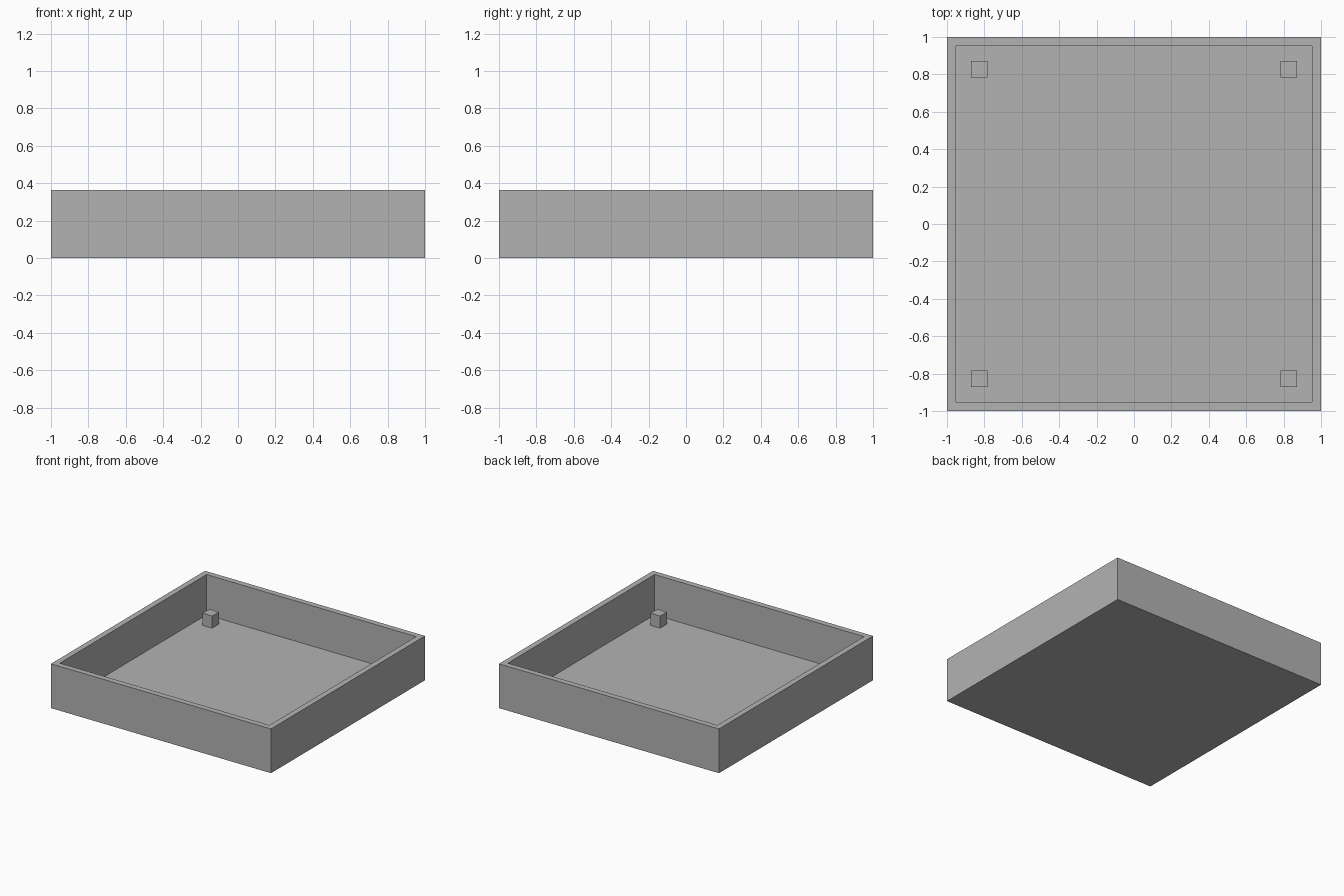
import bpy
import bmesh

if "Cube" in bpy.data.objects:
    bpy.data.objects.remove(bpy.data.objects["Cube"], do_unlink=True)

HEIGHT, WALL, FLOOR = 0.364, 0.067, 0.033
POST, POST_HEIGHT, POST_AT = 0.087, 0.1, 0.827

grey = bpy.data.materials.new("plain grey")
grey.use_nodes = True
colour = (0.45, 0.45, 0.45, 1)
grey.diffuse_color = colour
grey.node_tree.nodes["Principled BSDF"].inputs["Base Color"].default_value = colour


def box(name, size, base):
    """Box of the given size, standing on the point base."""
    bm = bmesh.new()
    bmesh.ops.create_cube(bm, size=1)
    for v in bm.verts:
        v.co.z += 0.5
        for i in range(3):
            v.co[i] = v.co[i] * size[i] + base[i]
    mesh = bpy.data.meshes.new(name)
    bm.to_mesh(mesh)
    bm.free()
    mesh.materials.append(grey)
    obj = bpy.data.objects.new(name, mesh)
    bpy.context.collection.objects.link(obj)
    return obj


# Open tray: the top face is inset to the rim, then sunk to the floor
tray = box("tray", (2, 2, HEIGHT), (0, 0, 0))
bm = bmesh.new()
bm.from_mesh(tray.data)
top = max(bm.faces, key=lambda f: f.calc_center_median().z)
bmesh.ops.inset_region(bm, faces=[top], thickness=WALL)
well = bmesh.ops.extrude_discrete_faces(bm, faces=[top])["faces"][0]
for v in well.verts:
    v.co.z = FLOOR
bmesh.ops.recalc_face_normals(bm, faces=bm.faces)
bm.to_mesh(tray.data)
bm.free()

# Four small posts standing on the floor near the corners
for y, row in ((-1, "front"), (1, "back")):
    for x, side in ((-1, "right"), (1, "left")):
        box(f"{row}_{side}_post", (POST, POST, POST_HEIGHT),
            (x * POST_AT, y * POST_AT, FLOOR))
